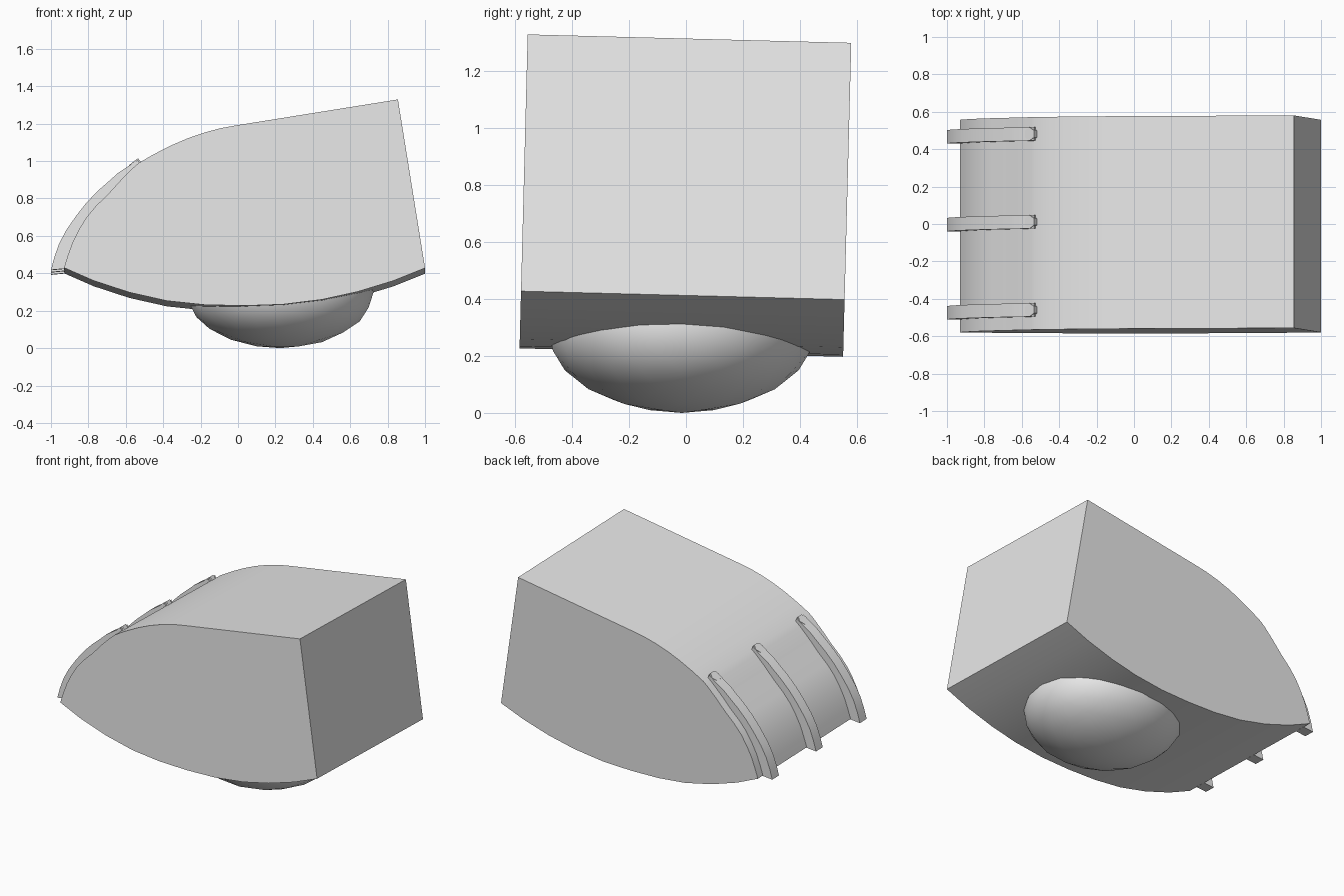
import bpy
import bmesh
import math

cube = bpy.data.objects.get("Cube")
if cube:
    bpy.data.objects.remove(cube)

ROLL = -0.026      # the hull leans slightly about its long axis
SHIFT = -0.022

grey = bpy.data.materials.new("light_grey")
grey.use_nodes = True
grey.diffuse_color = (0.8, 0.8, 0.8, 1)
grey.node_tree.nodes["Principled BSDF"].inputs["Base Color"].default_value = (0.8, 0.8, 0.8, 1)


def finish(name, bm, smooth=True, lean=True):
    """Turn a bmesh into a named, coloured object."""
    bmesh.ops.recalc_face_normals(bm, faces=bm.faces)
    mesh = bpy.data.meshes.new(name)
    bm.to_mesh(mesh)
    bm.free()
    mesh.materials.append(grey)
    obj = bpy.data.objects.new(name, mesh)
    bpy.context.collection.objects.link(obj)
    if lean:
        obj.rotation_euler.x = ROLL
        obj.location.y = SHIFT
    if smooth:
        bpy.ops.object.select_all(action='DESELECT')
        obj.select_set(True)
        bpy.context.view_layer.objects.active = obj
        bpy.ops.object.shade_smooth_by_angle(angle=math.radians(25))
    return obj


def extrude_profile(name, points, y, width):
    """Extrude an x-z outline along y, centred on y."""
    bm = bmesh.new()
    face = bm.faces.new([bm.verts.new((px, y - width / 2, pz)) for px, pz in points])
    moved = bmesh.ops.extrude_face_region(bm, geom=[face])["geom"]
    verts = [v for v in moved if isinstance(v, bmesh.types.BMVert)]
    bmesh.ops.translate(bm, verts=verts, vec=(0, width, 0))
    return finish(name, bm)


# Hull: curved belly, straight stern, long roof and a sloping nose
belly = [(-0.93, 0.415), (-0.77, 0.345), (-0.58, 0.283), (-0.38, 0.238), (-0.18, 0.217),
         (0.03, 0.212), (0.24, 0.219), (0.45, 0.245), (0.64, 0.287), (0.83, 0.345), (1.0, 0.413)]
roof = [(0.855, 1.315), (0.0, 1.178), (-0.09, 1.162), (-0.18, 1.138), (-0.27, 1.107),
        (-0.36, 1.068), (-0.45, 1.022), (-0.53, 0.976)]
nose = [(-0.56, 0.95), (-0.625, 0.885), (-0.695, 0.808), (-0.76, 0.745), (-0.81, 0.685),
        (-0.85, 0.62), (-0.885, 0.55), (-0.91, 0.48)]
extrude_profile("hull", belly + roof + nose, 0, 1.137)

# Ribs: three curved bars down the nose, each capped by a six-sided knob
rib_outer = [(-1.0, 0.405), (-0.983, 0.47), (-0.957, 0.545), (-0.917, 0.62), (-0.865, 0.695),
             (-0.81, 0.765), (-0.745, 0.832), (-0.69, 0.88), (-0.64, 0.925), (-0.535, 0.995)]
rib_inner = [(-0.52, 0.965)] + [(px + 0.015, pz - 0.01) for px, pz in nose] + [(-0.925, 0.412)]
for side, y in (("right", -0.463), ("middle", 0.008), ("left", 0.478)):
    extrude_profile(side + "_rib", rib_outer + rib_inner, y, 0.072)
    bm = bmesh.new()
    bmesh.ops.create_cone(bm, cap_ends=True, segments=6, radius1=0.036, radius2=0.036, depth=0.03)
    for v in bm.verts:
        px, pz = v.co.x, v.co.z
        a = math.radians(-38)
        v.co.x = px * math.cos(a) + pz * math.sin(a) - 0.55
        v.co.z = -px * math.sin(a) + pz * math.cos(a) + 0.972
        v.co.y += y
    finish(side + "_rib_knob", bm, smooth=False)

# Dome: shallow bulge under the belly, with its hidden upper half removed
bm = bmesh.new()
bmesh.ops.create_icosphere(bm, subdivisions=3, radius=1)
bmesh.ops.bisect_plane(bm, geom=bm.verts[:] + bm.edges[:] + bm.faces[:],
                       plane_co=(0, 0, 0.15), plane_no=(0, 0, 1), clear_outer=True)
for v in bm.verts:
    v.co = (0.225 + 0.5 * v.co.x, -0.015 + 0.475 * v.co.y, 0.3 + 0.3 * v.co.z)
dome = finish("belly_dome", bm, lean=False)
dome.data.polygons.foreach_set("use_smooth", [True] * len(dome.data.polygons))
